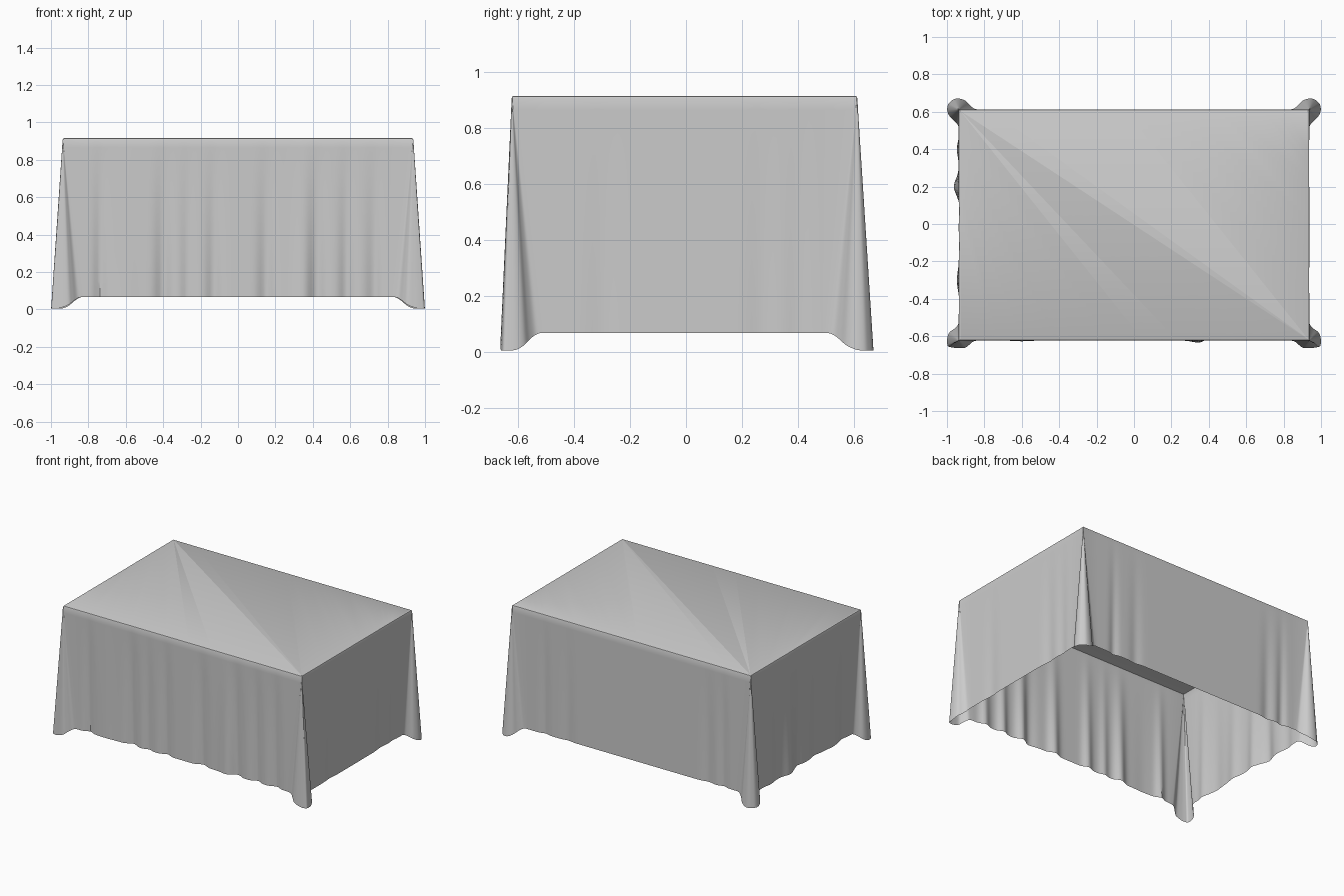
import bpy, bmesh, math
from mathutils import Vector

if "Cube" in bpy.data.objects:
    bpy.data.objects.remove(bpy.data.objects["Cube"])

HX, Y0, Y1, TOP, HEM = 0.937, -0.623, 0.612, 0.915, 0.067

# hem outline of a corner fold, relative to the corner (outward = positive)
BACK = [(0, -.11), (.004, -.085), (.022, -.062), (.046, -.04), (.061, -.008), (.058, .025),
        (.042, .044), (.02, .057), (-.01, .057), (-.038, .045), (-.06, .022), (-.085, .004), (-.11, 0)]
FRONT = [(0, -.11), (.004, -.085), (.022, -.064), (.048, -.045), (.06, -.02), (.062, .01),
         (.058, .03), (.04, .036), (.01, .04), (-.03, .04), (-.055, .024), (-.08, .004), (-.11, 0)]

# drape folds per side: (position along side, width, outward depth)
FOLDS = {
    'front': [(-.74, .035, -.022), (-.6, .06, .004), (-.40, .04, -.028), (-.27, .03, -.014),
              (-.13, .035, -.022), (.15, .04, -.026), (.42, .04, -.028), (.35, .05, .012),
              (.58, .035, -.024), (.73, .04, -.022)],
    'right': [(-.3, .05, -.006), (.27, .05, -.008), (.4, .04, -.006)],
    'back': [(-.72, .03, -.014), (-.6, .04, -.012), (.68, .03, -.012), (.5, .04, -.008)],
    'left': [(.2, .055, .026), (.4, .05, .01), (.07, .04, -.014), (-.12, .05, -.012),
             (-.3, .06, .010), (-.43, .04, -.01)],
}


def catmull(pts, n=5):
    p = [Vector(q) for q in pts]
    p = [2 * p[0] - p[1]] + p + [2 * p[-1] - p[-2]]
    out = []
    for i in range(1, len(p) - 2):
        a, b, c, d = p[i - 1:i + 3]
        for k in range(n):
            t = k / n
            out.append(.5 * (2 * b + (c - a) * t + (2 * a - 5 * b + 4 * c - d) * t * t
                             + (3 * b - a - 3 * c + d) * t ** 3))
    return out + [p[-2]]


def corner(sx, sy):
    """Fold points: (top position, hem offset, hem drop), counter-clockwise."""
    pts = catmull(BACK if sy > 0 else FRONT)
    base = Vector((sx * HX, Y1 if sy > 0 else Y0))
    res = []
    for i, p in enumerate(pts):
        u = min(1, max(0, 1 - abs(2 * i / (len(pts) - 1) - 1)) * 1.25)
        drop = .063 * u * u * (3 - 2 * u)
        res.append((base, Vector((sx * p.x, sy * p.y)), drop))
    return res if sx * sy > 0 else res[::-1]


def side(name, start, end, normal, count):
    """Wall points between two corner folds, with soft gaussian folds."""
    a, b, n = Vector(start), Vector(end), Vector(normal)
    axis = 0 if a.y == b.y else 1
    res = []
    for i in range(1, count):
        p = a.lerp(b, i / count)
        d = sum(h * math.exp(-((p[axis] - c) / w) ** 2) for c, w, h in FOLDS[name])
        fade = min(1, min(i, count - i) / 6)
        res.append((p, n * d * fade, 0))
    return res


G = .11
outline = (corner(1, 1)
           + side('back', (HX - G, Y1), (G - HX, Y1), (0, 1), 110) + corner(-1, 1)
           + side('left', (-HX, Y1 - G), (-HX, Y0 + G), (-1, 0), 80) + corner(-1, -1)
           + side('front', (G - HX, Y0), (HX - G, Y0), (0, -1), 110) + corner(1, -1)
           + side('right', (HX, Y0 + G), (HX, Y1 - G), (1, 0), 80))

# rings: (fraction of the way down, inset at the rounded top edge)
rings = [(0, .008), (.003, .0025), (.01, 0)] + [(.01 + .99 * k / 20, 0) for k in range(1, 21)]
bm = bmesh.new()
grid = []
for t, inset in rings:
    row = []
    for base, off, drop in outline:
        s = max(t, .02)
        p = base + off * s
        p = Vector((p.x * (1 - inset / HX), p.y * (1 - inset / Y1)))
        row.append(bm.verts.new((p.x, p.y, TOP - t * (TOP - HEM + drop))))
    grid.append(row)
bm.faces.new(grid[0])
n = len(outline)
for r0, r1 in zip(grid, grid[1:]):
    for i in range(n):
        j = (i + 1) % n
        bm.faces.new((r0[i], r1[i], r1[j], r0[j]))
bmesh.ops.recalc_face_normals(bm, faces=bm.faces)
top = max(bm.faces, key=lambda f: f.calc_area())
if top.normal.z < 0:
    bmesh.ops.reverse_faces(bm, faces=bm.faces)

mesh = bpy.data.meshes.new("tablecloth")
bm.to_mesh(mesh)
bm.free()
cloth = bpy.data.objects.new("tablecloth", mesh)
bpy.context.collection.objects.link(cloth)
bpy.context.view_layer.objects.active = cloth
cloth.select_set(True)
bpy.ops.object.shade_smooth_by_angle(angle=math.radians(35))
